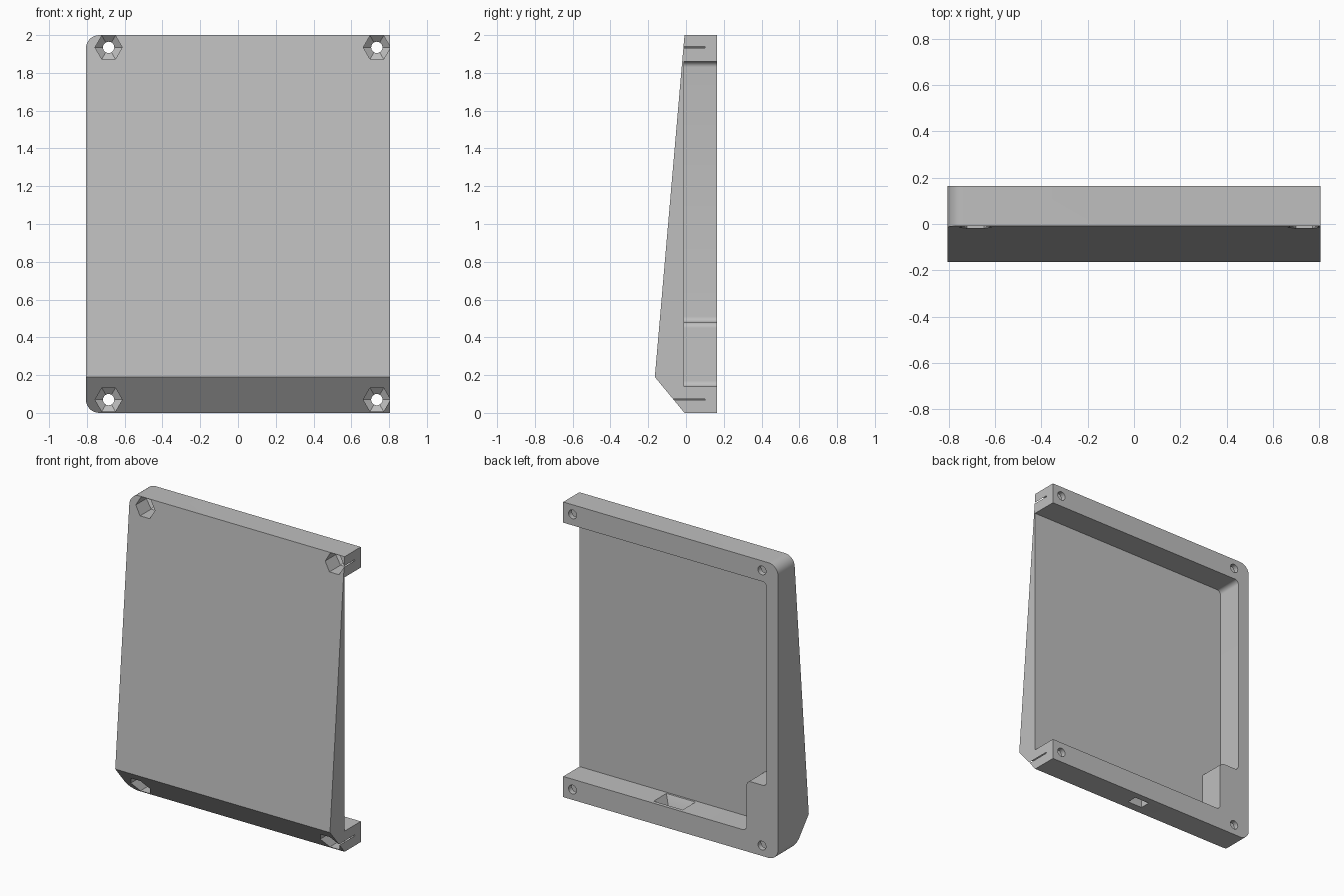
import bpy, bmesh, math
from mathutils import Vector

if "Cube" in bpy.data.objects:
    bpy.data.objects.remove(bpy.data.objects["Cube"], do_unlink=True)

grey = bpy.data.materials.new("light_grey")
grey.use_nodes = True
GREY = (0.52, 0.52, 0.52, 1)
grey.diffuse_color = GREY
grey.node_tree.nodes["Principled BSDF"].inputs["Base Color"].default_value = GREY


def loft(name, rings):
    """Solid skinned through rings of equal point count, capped at both ends."""
    bm = bmesh.new()
    loops = [[bm.verts.new(p) for p in ring] for ring in rings]
    for a, b in zip(loops, loops[1:]):
        for i in range(len(a)):
            j = (i + 1) % len(a)
            bm.faces.new((a[i], a[j], b[j], b[i]))
    bm.faces.new(loops[0])
    bm.faces.new(loops[-1])
    bmesh.ops.recalc_face_normals(bm, faces=bm.faces[:])
    mesh = bpy.data.meshes.new(name)
    bm.to_mesh(mesh)
    bm.free()
    mesh.materials.append(grey)
    obj = bpy.data.objects.new(name, mesh)
    bpy.context.collection.objects.link(obj)
    return obj


def rounded(corners, steps=8):
    """Outline of (x, z, radius) corners with right-angle fillets."""
    out = []
    for i, (x, z, r) in enumerate(corners):
        p = Vector((x, z))
        if r == 0:
            out.append(p)
            continue
        u = (Vector(corners[i - 1][:2]) - p).normalized() * r
        v = (Vector(corners[(i + 1) % len(corners)][:2]) - p).normalized() * r
        for k in range(steps + 1):
            a = k / steps * math.pi / 2
            out.append(p + u * (1 - math.sin(a)) + v * (1 - math.cos(a)))
    return out


def plate(name, corners, y0, y1):
    pts = rounded(corners)
    return loft(name, [[(p.x, y, p.y) for p in pts] for y in (y0, y1)])


def polygon(x, z, y, radius, sides):
    angles = [2 * math.pi * k / sides for k in range(sides)]
    return [(x + radius * math.cos(a), y, z + radius * math.sin(a)) for a in angles]


def combine(target, tool, operation):
    """Apply a boolean and remove the tool."""
    tool.hide_render = True
    mod = target.modifiers.new("cut", 'BOOLEAN')
    mod.operation = operation
    mod.solver = 'EXACT'
    mod.object = tool
    bpy.context.view_layer.objects.active = target
    bpy.ops.object.modifier_apply(modifier=mod.name)
    bpy.data.objects.remove(tool, do_unlink=True)


# Wedge-shaped shell: side profile swept across the width
W = 0.805
profile = [(-0.008, 2), (0.165, 2), (0.165, 0), (-0.008, 0), (-0.165, 0.19)]
shell = loft("case_shell", [[(x, y, z) for y, z in profile] for x in (-W, W)])

# Round the two corners on the closed side
combine(shell, plate("corner_rounder",
                     [(-W, 0, 0.07), (1, 0, 0), (1, 2, 0), (-W, 2, 0.07)],
                     -0.5, 0.5), 'INTERSECT')

# Tray pocket, open on one side, with a stepped block in the lower corner
combine(shell, plate("tray_pocket", [
    (1, 0.14, 0), (1, 1.86, 0), (-0.72, 1.86, 0.03), (-0.72, 0.48, 0.03),
    (-0.57, 0.48, 0.03), (-0.57, 0.14, 0.03)], -0.01, 0.5), 'DIFFERENCE')

# Screw holes with hexagonal nut sockets that taper into the bore
for x in (-0.685, 0.735):
    for z in (0.07, 1.935):
        socket = [(-0.3, 0.072), (0.1, 0.072), (0.14, 0.02)]
        combine(shell, loft("nut_socket", [polygon(x, z, y, r, 6) for y, r in socket]),
                'DIFFERENCE')
        combine(shell, loft("screw_bore", [polygon(x, z, y, 0.03, 24) for y in (0.05, 0.3)]),
                'DIFFERENCE')

# Flared cable port through the lower bar
port = []
for z, half, y0, y1 in ((-0.02, 0.055, 0.05, 0.12), (0.04, 0.055, 0.05, 0.12),
                        (0.16, 0.12, -0.005, 0.145)):
    port.append([(0.035 + sx * half, y, z)
                 for sx, y in ((-1, y0), (1, y0), (1, y1), (-1, y1))])
combine(shell, loft("cable_port", port), 'DIFFERENCE')

# Smooth fillets and bores, crisp edges elsewhere
bpy.ops.object.select_all(action='DESELECT')
shell.select_set(True)
bpy.context.view_layer.objects.active = shell
bpy.ops.object.shade_smooth_by_angle(angle=math.radians(25))
